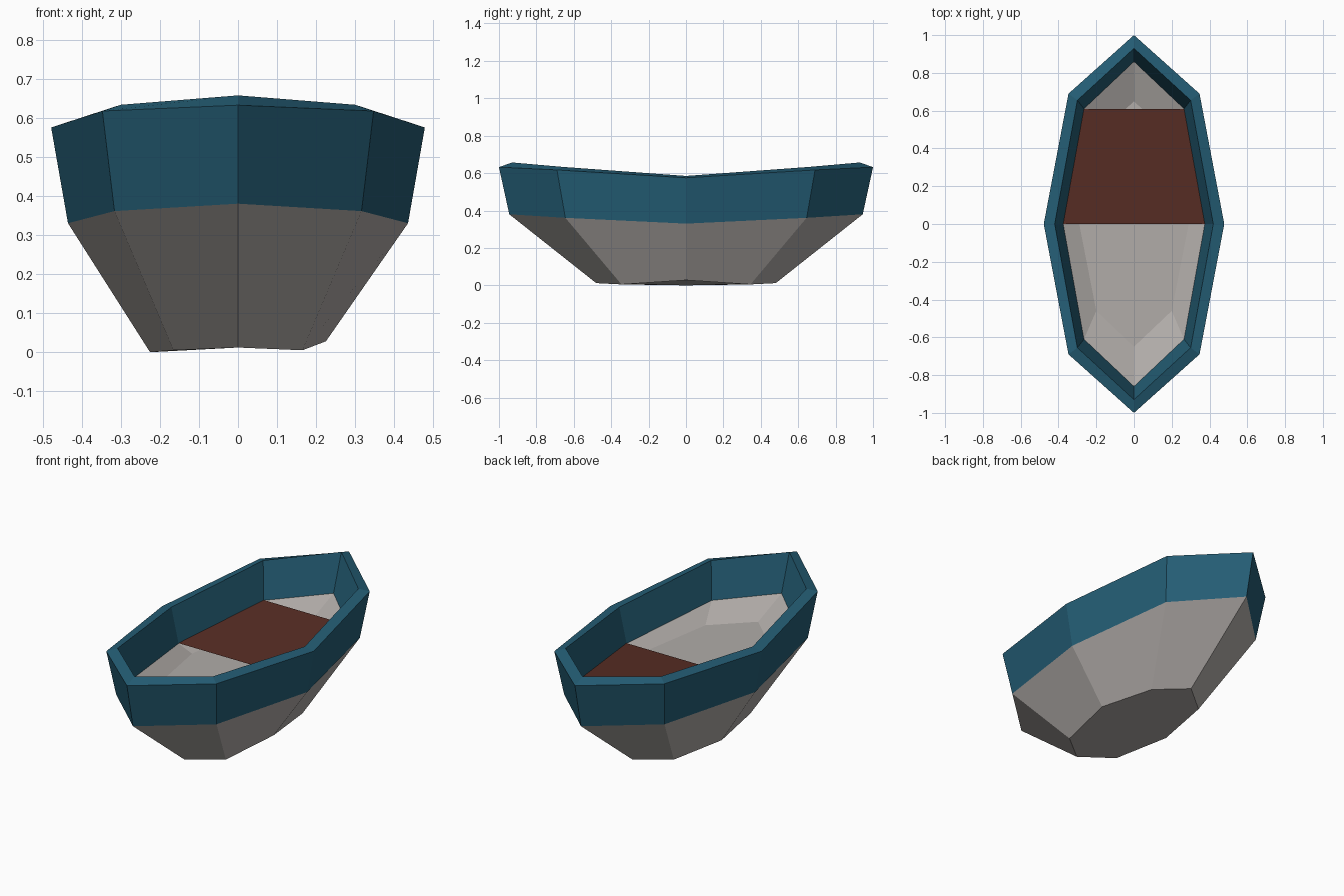
import bpy, bmesh

if "Cube" in bpy.data.objects:
    bpy.data.objects.remove(bpy.data.objects["Cube"])


def material(name, rgb):
    m = bpy.data.materials.new(name)
    m.diffuse_color = (*rgb, 1)
    m.use_nodes = True
    m.node_tree.nodes["Principled BSDF"].inputs["Base Color"].default_value = m.diffuse_color
    return m


blue = material("dark teal blue", (0.018, 0.112, 0.180))
grey = material("warm grey", (0.44, 0.413, 0.395))
brown = material("dark red brown", (0.098, 0.027, 0.018))


# Eight-sided boat outline: widest point amidships, two shoulders, pointed ends
def ring(mid, shoulder, end, tilt=0.0):
    mx, mz = mid
    sx, sy, sz = shoulder
    ey, ez = end
    return [(mx, 0, mz + tilt), (sx, sy, sz), (0, ey, ez), (-sx, sy, sz),
            (-mx, 0, mz), (-sx, -sy, sz), (0, -ey, ez), (sx, -sy, sz)]


# Join successive outlines with flat faces, optionally closing one end
def loft(name, rings, mat, cap=None):
    bm = bmesh.new()
    rows = [[bm.verts.new(p) for p in r] for r in rings]
    for a, b in zip(rows, rows[1:]):
        for i in range(8):
            j = (i + 1) % 8
            bm.faces.new((a[i], a[j], b[j], b[i]))
    if cap == "first":
        bm.faces.new(rows[0][::-1])
    elif cap == "last":
        bm.faces.new(rows[-1])
    return finish(name, bm, mat)


def finish(name, bm, mat):
    me = bpy.data.meshes.new(name)
    bm.to_mesh(me)
    bm.free()
    me.materials.append(mat)
    ob = bpy.data.objects.new(name, me)
    bpy.context.collection.objects.link(ob)
    return ob


# Outlines, from the keel over the rim and down to the floor
keel = ring((0.225, 0.0), (0.165, 0.345, 0.005), (0.48, 0.012), tilt=0.028)
waist = ring((0.435, 0.33), (0.316, 0.645, 0.361), (0.945, 0.38))
rim_out = ring((0.478, 0.575), (0.347, 0.69, 0.617), (1.0, 0.632))
rim_in = ring((0.42, 0.585), (0.30, 0.655, 0.633), (0.93, 0.657))
ledge = ring((0.375, 0.39), (0.265, 0.61, 0.432), (0.86, 0.448))
floor = ring((0.29, 0.355), (0.20, 0.46, 0.365), (0.65, 0.366))

# Hull, side band with rim, and inside floor
loft("lower_hull", [keel, waist], grey, cap="first")
loft("side_band", [waist, rim_out, rim_in, ledge], blue)
loft("inner_floor", [ledge, floor], grey, cap="last")

# Seat board across the rear half, resting on the ledge
bm = bmesh.new()
bm.faces.new([bm.verts.new((x, y, z + 0.002))
              for x, y, z in (ledge[0], ledge[1], ledge[3], ledge[4])])
finish("seat_board", bm, brown)
